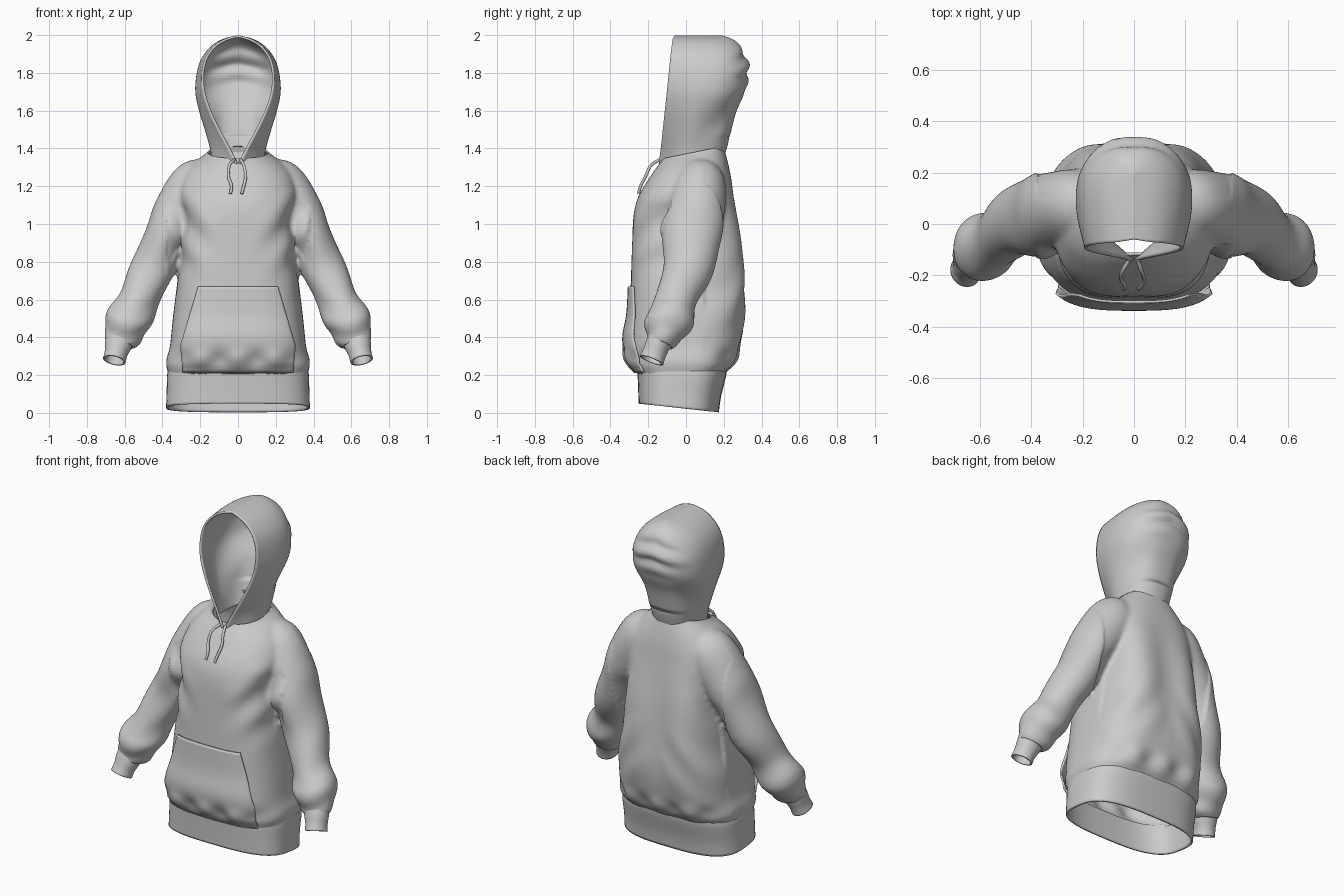
import bpy, bmesh
from math import sin, cos, pi, exp
from mathutils import Vector

if "Cube" in bpy.data.objects:
    bpy.data.objects.remove(bpy.data.objects["Cube"])


def smooth_rows(rows, steps):
    """Catmull-Rom interpolation of rows of numbers."""
    out = []
    for i in range(len(rows) - 1):
        p = [rows[max(i - 1, 0)], rows[i], rows[i + 1], rows[min(i + 2, len(rows) - 1)]]
        for k in range(steps):
            t = k / steps
            out.append([0.5 * (2 * b + (c - a) * t + (2 * a - 5 * b + 4 * c - d) * t * t
                               + (3 * b - a - 3 * c + d) * t ** 3) for a, b, c, d in zip(*p)])
    return out + [list(rows[-1])]


def loft(bm, rings, closed=True, caps=False):
    vs = [[bm.verts.new(p) for p in r] for r in rings]
    n = len(vs[0])
    for a, b in zip(vs, vs[1:]):
        for j in range(n if closed else n - 1):
            k = (j + 1) % n
            bm.faces.new((a[j], a[k], b[k], b[j]))
    if caps:
        bm.faces.new(vs[0])
        bm.faces.new(vs[-1])


def finish(name, bm, thick=0.0, offset=0.0):
    bmesh.ops.remove_doubles(bm, verts=bm.verts, dist=0.0004)
    bmesh.ops.recalc_face_normals(bm, faces=bm.faces)
    me = bpy.data.meshes.new(name)
    bm.to_mesh(me)
    bm.free()
    for p in me.polygons:
        p.use_smooth = True
    ob = bpy.data.objects.new(name, me)
    bpy.context.collection.objects.link(ob)
    if thick:
        m = ob.modifiers.new("cloth", 'SOLIDIFY')
        m.thickness, m.offset = thick, offset
    return ob


def spow(v, e):
    return (abs(v) ** e) * (1 if v >= 0 else -1)


def roundness(z):
    return 3.0 if z < 1 else max(2.2, 3.0 - (z - 1) * 2.4)


def oval(z, w, yf, yb, tilt, n=64):
    e, mid, h = 2 / roundness(z), (yf + yb) / 2, (yb - yf) / 2
    pts = []
    for k in range(n):
        a = 2 * pi * k / n
        y = mid + h * spow(sin(a), e)
        pts.append((w * spow(cos(a), e), y, z + tilt * y))
    return pts


def tube(rows, side, folds=0.0, n=40):
    """Rings along a path of (x, y, z, radius across, radius in depth)."""
    rings = []
    for i, (x, y, z, ra, rb) in enumerate(rows):
        a, b = rows[max(i - 1, 0)], rows[min(i + 1, len(rows) - 1)]
        d = (Vector(b[:3]) - Vector(a[:3])).normalized()
        v = Vector((0, 1, 0))
        v = (v - d * v.dot(d)).normalized()
        u = v.cross(d)
        t = i / (len(rows) - 1)
        ring = []
        for k in range(n):
            g = 2 * pi * k / n
            f = 1 + folds * max(0, t - 0.2) * sin(t * 30 + 1.6 * sin(g + 0.6) + cos(2 * g))
            p = Vector((x, y, z)) + u * (ra * f * cos(g)) + v * (rb * f * sin(g))
            ring.append((p.x * side, p.y, p.z))
        rings.append(ring)
    return rings


# Profiles: torso rows are (z, half width, front y, back y, tilt)
torso = smooth_rows([(.17, .365, -.25, .195, 0), (.215, .37, -.26, .21, 0), (.25, .375, -.285, .245, 0),
                     (.33, .362, -.305, .28, 0), (.5, .345, -.30, .312, 0), (.7, .32, -.292, .31, 0),
                     (.9, .29, -.285, .295, 0), (1.05, .29, -.277, .272, 0), (1.15, .31, -.25, .255, 0),
                     (1.25, .29, -.19, .24, 0), (1.32, .235, -.15, .22, .08), (1.37, .16, -.12, .2, .2),
                     (1.40, .15, -.115, .2, .2)], 6)
sleeve = smooth_rows([(.15, .08, 1.25, .09, .10), (.22, .075, 1.21, .135, .135), (.31, .055, 1.07, .135, .155),
                      (.37, .035, .95, .12, .16), (.45, .01, .77, .115, .135), (.52, -.045, .61, .11, .11),
                      (.575, -.085, .5, .118, .125), (.61, -.12, .42, .108, .105),
                      (.632, -.145, .365, .07, .065), (.64, -.155, .34, .055, .055)], 7)
cuff = smooth_rows([(.625, -.135, .395, .066, .06), (.634, -.15, .36, .066, .06),
                    (.646, -.168, .315, .056, .058), (.655, -.183, .278, .056, .062)], 4)

# Body and sleeves fused into one cloth surface
bm = bmesh.new()
loft(bm, [oval(*r) for r in torso], caps=True)
for s in (1, -1):
    loft(bm, tube(sleeve, s, 0.13), caps=True)
base = finish("body_base", bm)
m = base.modifiers.new("fuse", 'REMESH')
m.mode, m.voxel_size = 'VOXEL', 0.0125
m = base.modifiers.new("soften", 'SMOOTH')
m.factor, m.iterations = 0.5, 7
bpy.context.view_layer.update()
fused = bpy.data.meshes.new_from_object(base.evaluated_get(bpy.context.evaluated_depsgraph_get()))
bpy.data.objects.remove(base)
bm = bmesh.new()
bm.from_mesh(fused)
bm.normal_update()


def fold(p):
    """Height of the cloth folds at a point of the torso."""
    x, y, z = p
    ax = abs(x)
    if ax > .38:
        return 0
    d = .012 * exp(-((z - .29) / .05) ** 2) * cos(32 * x)
    if y > .1:
        d -= .012 * cos(18 * x) * exp(-((z - .85) / .3) ** 2)
        d += .006 * sin(22 * (z + 1.3 * ax)) * exp(-((z - .6) / .2) ** 2) * min(1, ax * 5)
    elif y < -.08:
        d += .012 * sin(24 * (z - 1.1 * ax)) * exp(-((z - .95) / .17) ** 2) * min(1, ax * 4) ** 2
    return d


shift = [(v, v.normal * fold(v.co)) for v in bm.verts]
for v, d in shift:
    v.co += d


def cut(co, no, keep):
    """Open the cloth beyond a plane, for the part picked by keep."""
    faces = [f for f in bm.faces if keep(f.calc_center_median())]
    edges = {e for f in faces for e in f.edges}
    verts = {v for f in faces for v in f.verts}
    bmesh.ops.bisect_plane(bm, geom=list(verts) + list(edges) + faces, plane_co=co,
                           plane_no=no, clear_outer=True)


cut((0, 0, .205), (0, 0, -1), lambda c: abs(c.x) < .42 and c.z < .3)
cut((0, 0, 1.372), (0, -.2, 1), lambda c: c.z > 1.25)
for s in (1, -1):
    cut((.632 * s, -.145, .365), (.25 * s, -.3, -.9), lambda c: c.x * s > .45 and c.z < .6)
finish("body_and_sleeves", bm, .01, -1)

# Ribbed hem band
bm = bmesh.new()
hem = smooth_rows([(.022, .375, -.245, .168, -.11), (.1, .372, -.247, .18, -.06),
                   (.19, .37, -.25, .205, 0), (.222, .366, -.252, .21, 0)], 4)
loft(bm, [oval(*r) for r in hem])
finish("hem_band", bm, .012)

# Cuffs
for s, side in ((1, "left"), (-1, "right")):
    bm = bmesh.new()
    loft(bm, tube(cuff, s))
    finish(side + "_cuff", bm, .01)

# Hood rows: z, half width, half opening, front y, back y
hood = smooth_rows([(1.32, .13, .004, -.14, .19), (1.4, .142, .045, -.13, .215), (1.5, .17, .10, -.12, .235),
                    (1.6, .2, .148, -.11, .262), (1.7, .22, .18, -.10, .305), (1.8, .212, .185, -.09, .325),
                    (1.88, .185, .165, -.082, .31), (1.94, .135, .12, -.075, .28),
                    (1.975, .075, .065, -.07, .24), (1.993, 0, 0, -.06, .19)], 6)
bm = bmesh.new()
rings = []
for z, w, e, f, b in hood:
    w, e = max(w, 0), max(e, 0)
    mid = f + .48 * (b - f)
    half = []
    for k in range(15):
        t = k / 15
        half.append((e + (w - e) * sin(t * pi / 2), f + (mid - f) * t, z))
    for k in range(21):
        a = pi / 2 * k / 20
        q = sin(a) ** 2
        wave = .013 * q * sin(62 * z + 3 * cos(a)) * exp(-((z - 1.83) / .1) ** 2)
        sag = -.022 * sin(2 * a) * exp(-((z - 1.52 - .1 * q) / .09) ** 2)
        half.append(((w + sag) * cos(a) ** .85 if k < 20 else 0,
                     mid + (b - mid + wave) * sin(a) ** .85, z + .02 * q * (z < 1.45)))
    rings.append(half + [(-x, y, zz) for x, y, zz in half[-2::-1]])
loft(bm, rings, closed=False)
finish("hood", bm, .012)

# Front pouch pocket following the torso
bm = bmesh.new()
rows = []
for i in range(31):
    z = .215 + .455 * i / 30
    hw = .29 + .012 * min(1, (z - .215) / .13) if z < .36 else .302 - .092 * (z - .36) / .31
    j = max(k for k in range(len(torso)) if torso[k][0] <= z)
    t = (z - torso[j][0]) / (torso[j + 1][0] - torso[j][0])
    w, yf, yb = [torso[j][c] * (1 - t) + torso[j + 1][c] * t for c in (1, 2, 3)]
    row = []
    for k in range(49):
        x = hw * (k / 24 - 1)
        y = (yf + yb) / 2 - (yb - yf) / 2 * (1 - abs(x / w) ** 3) ** (1 / 3)
        y -= .010 + .018 * exp(-((z - .4) / .09) ** 2) + .015 * (abs(x) / .3) ** 3 * (z > .25)
        y -= .015 * cos(32 * x) * exp(-((z - .285) / .045) ** 2)
        row.append((x, y, z))
    rows.append(row)
loft(bm, rows, closed=False)
finish("front_pocket", bm, .01)

# Drawstrings
cords = {"right_drawstring": [(-.02, -.142, 1.34), (-.045, -.185, 1.31), (-.05, -.215, 1.25),
                              (-.035, -.24, 1.2), (-.04, -.252, 1.16)],
         "left_drawstring": [(.015, -.142, 1.34), (.03, -.185, 1.31), (.04, -.215, 1.25),
                             (.03, -.24, 1.2), (.02, -.252, 1.16)]}
for name, pts in cords.items():
    cu = bpy.data.curves.new(name, 'CURVE')
    cu.dimensions, cu.bevel_depth, cu.bevel_resolution, cu.use_fill_caps = '3D', .008, 3, True
    sp = cu.splines.new('BEZIER')
    sp.bezier_points.add(len(pts) - 1)
    for bp, p in zip(sp.bezier_points, pts):
        bp.co, bp.handle_left_type, bp.handle_right_type = p, 'AUTO', 'AUTO'
    bpy.context.collection.objects.link(bpy.data.objects.new(name, cu))
